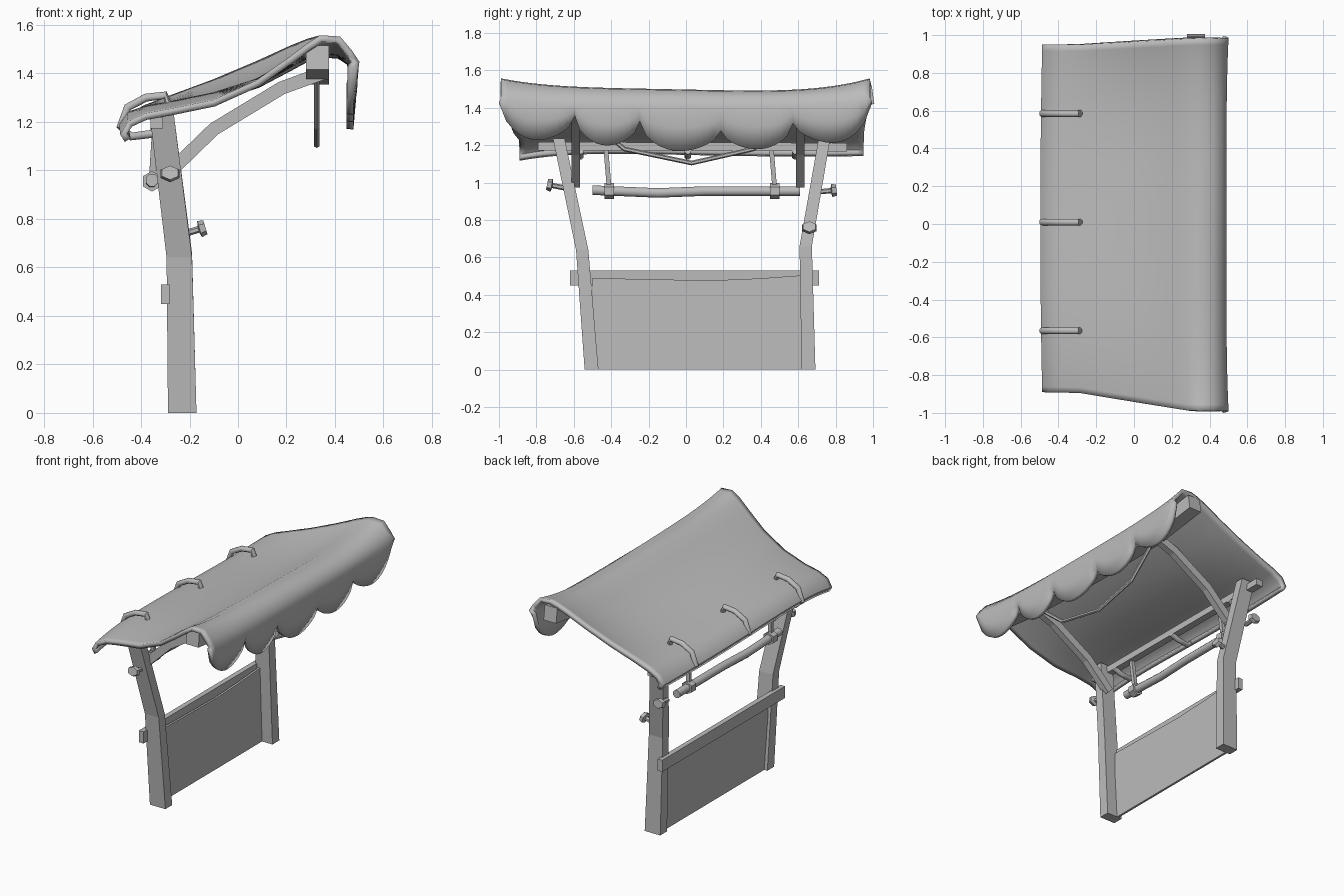
import bpy, bmesh, math
from mathutils import Vector

if "Cube" in bpy.data.objects:
    bpy.data.objects.remove(bpy.data.objects["Cube"])

GREY = (0.5, 0.5, 0.5, 1)
mat = bpy.data.materials.new("plain_grey")
mat.use_nodes = True
mat.diffuse_color = GREY
mat.node_tree.nodes["Principled BSDF"].inputs["Base Color"].default_value = GREY
X, Y, Z = Vector((1, 0, 0)), Vector((0, 1, 0)), Vector((0, 0, 1))


def finish(name, bm, smooth=False):
    bmesh.ops.recalc_face_normals(bm, faces=bm.faces)
    me = bpy.data.meshes.new(name)
    bm.to_mesh(me)
    bm.free()
    me.materials.append(mat)
    ob = bpy.data.objects.new(name, me)
    bpy.context.collection.objects.link(ob)
    if smooth:
        bpy.ops.object.select_all(action="DESELECT")
        ob.select_set(True)
        bpy.context.view_layer.objects.active = ob
        bpy.ops.object.shade_smooth_by_angle(angle=math.radians(50))
    return ob


def sweep(name, pts, w, h, side, sides=4, axis=None, scales=None):
    """Capped bar along pts; w is its width along side, h its other width."""
    bm = bmesh.new()
    pts = [Vector(p) for p in pts]
    grow = math.sqrt(2) if sides == 4 else 1
    rings = []
    for i, p in enumerate(pts):
        t = axis or (pts[min(i + 1, len(pts) - 1)] - pts[max(i - 1, 0)]).normalized()
        b = t.cross(side).normalized()
        s = grow * (scales[i] if scales else 1) / 2
        ring = []
        for k in range(sides):
            a = 2 * math.pi * (k + 0.5) / sides
            ring.append(bm.verts.new(p + side * (w * s * math.cos(a)) + b * (h * s * math.sin(a))))
        rings.append(ring)
    for r, q in zip(rings, rings[1:]):
        for k in range(sides):
            n = (k + 1) % sides
            bm.faces.new((r[k], r[n], q[n], q[k]))
    bm.faces.new(rings[0])
    bm.faces.new(rings[-1])
    return finish(name, bm, sides > 6)


# Bent corner posts
TAPER = (1.12, 1, 0.95)
sweep("right_post", [(-0.23, -0.505, 0), (-0.242, -0.555, 0.64), (-0.315, -0.68, 1.235)],
      0.105, 0.066, X, axis=Z, scales=TAPER)
sweep("left_post", [(-0.23, 0.655, 0), (-0.242, 0.64, 0.66), (-0.315, 0.74, 1.235)],
      0.105, 0.066, X, axis=Z, scales=TAPER)

# Lower panel with a sagging top edge, and its rail
bm = bmesh.new()
low, high = [], []
for y, z in ((-0.5, 0.49), (-0.2, 0.483), (0.14, 0.477), (0.4, 0.488), (0.63, 0.505)):
    low.append(bm.verts.new((-0.265, y, 0)))
    high.append(bm.verts.new((-0.275, y, z)))
for i in range(len(low) - 1):
    bm.faces.new((low[i], low[i + 1], high[i + 1], high[i]))
panel = finish("panel", bm)
panel.modifiers.new("thickness", "SOLIDIFY").thickness = 0.015
sweep("rail", [(-0.3, -0.62, 0.49), (-0.3, 0.71, 0.49)], 0.035, 0.08, X)

# Upper beams
sweep("back_beam", [(-0.335, -0.79, 1.195), (-0.335, 0.86, 1.19)], 0.05, 0.045, X)
sweep("front_beam", [(0.328, -0.96, 1.465), (0.328, -0.6, 1.425), (0.328, 0, 1.405),
                     (0.328, 0.6, 1.415), (0.328, 1, 1.47)], 0.095, 0.1, X)

# Slanted braces
for name, y in (("right_brace", -0.59), ("left_brace", 0.61)):
    sweep(name, [(-0.28, y, 0.995), (-0.1, y, 1.17), (0.18, y, 1.34), (0.36, y, 1.405)],
          0.045, 0.055, Y)

# Hanging rope under the front beam
sweep("rope", [(0.325, -0.59, 1.4), (0.325, -0.33, 1.18), (0.325, 0.03, 1.105),
               (0.325, 0.36, 1.18), (0.325, 0.61, 1.4)], 0.025, 0.025, X, 6)

# Roller hung on two straps
sweep("roller", [(-0.355, -0.5, 0.96), (-0.355, -0.15, 0.945), (-0.355, 0.1, 0.955),
                 (-0.355, 0.61, 0.955)], 0.055, 0.055, X, 8)
for name, y, top in (("right", -0.41, -0.43), ("left", 0.475, 0.455)):
    sweep(name + "_strap", [(-0.355, y, 0.96), (-0.34, top, 1.2)], 0.025, 0.025, X)
    sweep(name + "_collar", [(-0.355, y - 0.025, 0.955), (-0.355, y + 0.025, 0.955)],
          0.085, 0.085, X, 6)


# Pegs with six-sided heads
def peg(name, start, direction, side):
    start, d = Vector(start), Vector(direction).normalized()
    side = (side - d * side.dot(d)).normalized()
    sweep(name, [start + d * k for k in (0, 0.075, 0.08, 0.105)], 0.09, 0.07, side, 6,
          axis=d, scales=(0.4, 0.4, 1, 0.85))


peg("right_peg", (-0.28, -0.64, 0.97), (0, -1, 0.2), X)
peg("left_peg", (-0.35, 0.7, 0.95), (0, 1, 0.1), X)
peg("front_peg", (-0.235, 0.66, 0.735), (1, 0, 0.3), Y)

# Canopy: columns run end to end, each a profile over the beams and down the scallops
NOTCH = [(-1, 1.43), (-0.6, 1.36), (-0.25, 1.33), (0.19, 1.28), (0.58, 1.32), (1, 1.43)]
LOBE = [1.23, 1.2, 1.17, 1.18, 1.215]
STEPS = 12
# x, height, lift at the right end, lift at the left end
PROFILE = [(-0.455, 1.155, -0.03, -0.005), (-0.472, 1.185, -0.035, -0.01),
           (-0.445, 1.222, -0.03, 0), (-0.38, 1.247, -0.025, 0.01),
           (-0.28, 1.265, -0.025, 0.03), (-0.1, 1.302, -0.025, 0.06),
           (0.08, 1.358, 0, 0.08), (0.22, 1.432, 0.025, 0.07),
           (0.29, 1.47, 0.04, 0.06), (0.34, 1.484, 0.06, 0.06), (0.415, 1.48, 0.06, 0.06)]
columns = []
for i, lobe in enumerate(LOBE):
    (t0, z0), (t1, z1) = NOTCH[i], NOTCH[i + 1]
    for k in range(STEPS + (i == len(LOBE) - 1)):
        f = k / STEPS
        edge = z0 + (z1 - z0) * f
        bulge = max(0, math.sin(math.pi * f)) ** 0.55
        columns.append((t0 + (t1 - t0) * f, edge + (lobe - edge) * bulge))
bm = bmesh.new()
grid = []
for t, hem in columns:
    lift = t ** 4
    tilt = 0.02 * t * (t * t - 1)
    rows = [(x - 0.01 * (1 - t * t) * (x < -0.4), z + (right if t < 0 else left) * lift + tilt)
            for x, z, right, left in PROFILE]
    shoulder = 1.42 + 0.04 * lift
    rows += [(0.46, shoulder + 0.025), (0.475 + 0.012 * lift, shoulder - 0.015),
             (0.473 + 0.008 * lift, (shoulder + hem) / 2), (0.462, hem)]
    column = []
    for x, z in rows:
        f = min(1, max(0, (x + 0.3) / 0.6))
        reach = 0.89 + 0.1 * f if t < 0 else 0.95 + 0.035 * f
        column.append(bm.verts.new((x, t * reach, z)))
    grid.append(column)
for a, b in zip(grid, grid[1:]):
    for j in range(len(a) - 1):
        bm.faces.new((a[j], b[j], b[j + 1], a[j + 1]))
canopy = finish("canopy", bm, True)
cloth = canopy.modifiers.new("thickness", "SOLIDIFY")
cloth.thickness = 0.028
cloth.offset = 0

# Hooked loops that tie the canopy to the back beam
for name, y in (("right_tie", -0.565), ("middle_tie", 0.01), ("left_tie", 0.585)):
    sweep(name, [(-0.285, y, 1.265), (-0.3, y, 1.31), (-0.38, y, 1.3), (-0.455, y, 1.26),
                 (-0.485, y, 1.18), (-0.44, y, 1.14), (-0.36, y, 1.15), (-0.31, y, 1.17)],
          0.038, 0.036, Y, 8)
